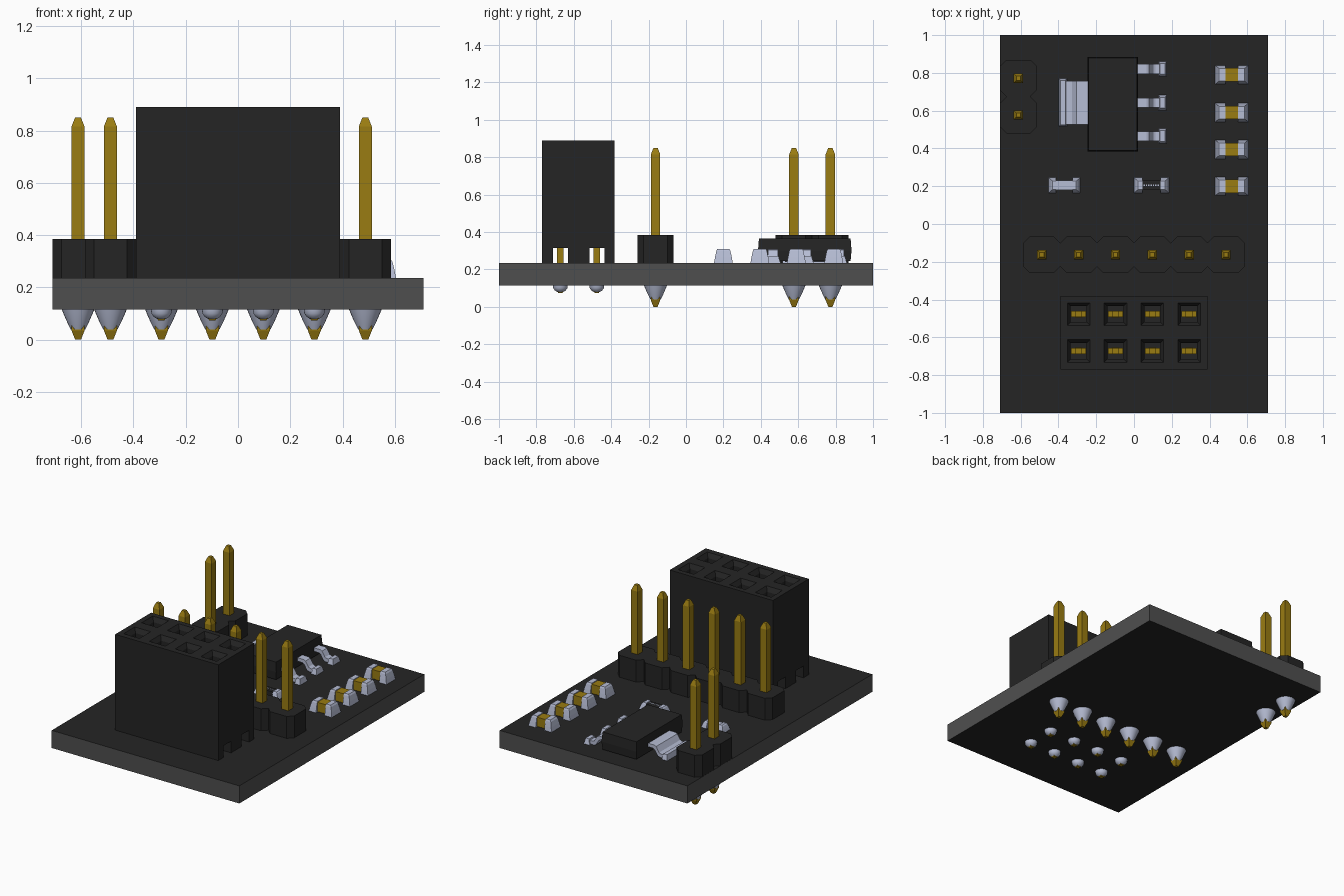
import bpy, bmesh, math

if "Cube" in bpy.data.objects:
    bpy.data.objects.remove(bpy.data.objects["Cube"])


def material(name, r, g, b):
    m = bpy.data.materials.new(name)
    m.use_nodes = True
    m.diffuse_color = (r, g, b, 1)
    bsdf = next(n for n in m.node_tree.nodes if n.type == 'BSDF_PRINCIPLED')
    bsdf.inputs["Base Color"].default_value = (r, g, b, 1)
    bsdf.inputs["Roughness"].default_value = 0.6
    return m


BLACK = material("black plastic", 0.018, 0.018, 0.018)
EDGE = material("grey board edge", 0.078, 0.078, 0.078)
GOLD = material("gold metal", 0.32, 0.2, 0.006)
SILVER = material("solder silver", 0.47, 0.51, 0.66)

BOTTOM, TOP = 0.115, 0.235      # board faces
PITCH = 0.195


def finish(name, bm, *mats):
    bmesh.ops.recalc_face_normals(bm, faces=bm.faces)
    me = bpy.data.meshes.new(name)
    bm.to_mesh(me)
    bm.free()
    for m in mats:
        me.materials.append(m)
    ob = bpy.data.objects.new(name, me)
    bpy.context.scene.collection.objects.link(ob)
    return ob


def stack(bm, rings, smooth=False):
    """Closed solid through rings of points with equal counts."""
    loops = [[bm.verts.new(p) for p in r] for r in rings]
    n = len(loops[0])
    for a, b in zip(loops, loops[1:]):
        for i in range(n):
            j = (i + 1) % n
            bm.faces.new((a[i], a[j], b[j], b[i])).smooth = smooth
    bm.faces.new(loops[0][::-1])
    bm.faces.new(loops[-1])


def rect(x0, x1, y0, y1, z):
    return [(x0, y0, z), (x1, y0, z), (x1, y1, z), (x0, y1, z)]


def box(bm, x0, x1, y0, y1, z0, z1):
    stack(bm, [rect(x0, x1, y0, y1, z0), rect(x0, x1, y0, y1, z1)])


def square_rod(bm, x, y, levels):
    """Rod from (half width x, half width y, z) levels."""
    stack(bm, [rect(x - a, x + a, y - b, y + b, z) for a, b, z in levels])


def solder_cone(bm, x, y, levels, n=24):
    stack(bm, [[(x + r * math.cos(2 * math.pi * i / n),
                 y + r * math.sin(2 * math.pi * i / n), z) for i in range(n)]
               for r, z in levels], True)


# Circuit board: black faces, grey cut edges
bm = bmesh.new()
box(bm, -0.71, 0.71, -1, 1, BOTTOM, TOP)
bm.normal_update()
for f in bm.faces:
    f.material_index = 0 if abs(f.normal.z) > 0.5 else 1
finish("circuit_board", bm, BLACK, EDGE)


# Pin headers: octagonal collars, pointed pins, solder cones underneath
def pin_header(name, points):
    collar, pins, solder = bmesh.new(), bmesh.new(), bmesh.new()
    h, c = 0.0975, 0.063
    octagon = [(h, -c), (h, c), (c, h), (-c, h), (-h, c), (-h, -c), (-c, -h), (c, -h)]
    for x, y in points:
        stack(collar, [[(x + u, y + v, z) for u, v in octagon] for z in (TOP, 0.385)])
        square_rod(pins, x, y, [(0.011, 0.011, 0), (0.025, 0.025, 0.035),
                                (0.025, 0.025, 0.815), (0.011, 0.011, 0.85)])
        solder_cone(solder, x, y, [(0.062, BOTTOM), (0.056, 0.1), (0.042, 0.068),
                                   (0.027, 0.038)])
    finish(name + "_collars", collar, BLACK)
    finish(name + "_pins", pins, GOLD)
    finish(name + "_solder", solder, SILVER)


pin_header("six_pin_header", [(-0.488 + i * PITCH, -0.163) for i in range(6)])
pin_header("two_pin_header", [(-0.612, 0.577), (-0.612, 0.772)])

# Socket block: top grid with funnel holes, skirt, and feet leaving two channels
cols = [-0.293 + i * PITCH for i in range(4)]
rows = [-0.672, -0.477]
X0, X1, Y0, Y1 = -0.39, 0.39, -0.77, -0.382
xs = [X0] + [x + s for x in cols for s in (-0.06, 0.06)] + [X1]
ys = [Y0] + [y + s for y in rows for s in (-0.06, 0.06)] + [Y1]
bm = bmesh.new()
grid = [[bm.verts.new((x, y, 0.89)) for x in xs] for y in ys]
holes = []
for j in range(len(ys) - 1):
    for i in range(len(xs) - 1):
        f = bm.faces.new((grid[j][i], grid[j][i + 1], grid[j + 1][i + 1], grid[j + 1][i]))
        if i % 2 and j % 2:
            holes.append(f)
rim = [e for e in bm.edges if e.is_boundary]
for depth, scale in ((0.03, 0.7), (0.4, 1.0)):
    holes = bmesh.ops.extrude_discrete_faces(bm, faces=holes)["faces"]
    for f in holes:
        mid = f.calc_center_median()
        for v in f.verts:
            v.co = mid + (v.co - mid) * scale
            v.co.z -= depth
skirt = bmesh.ops.extrude_edge_only(bm, edges=rim)["geom"]
for v in skirt:
    if isinstance(v, bmesh.types.BMVert):
        v.co.z = 0.315
bmesh.ops.contextual_create(bm, geom=[e for e in skirt if isinstance(e, bmesh.types.BMEdge)
                                      and e.is_boundary])
finish("socket_block", bm, BLACK)
bm = bmesh.new()
for y0, y1 in ((Y0, -0.712), (-0.632, -0.517), (-0.437, Y1)):
    box(bm, X0, X1, y0, y1, TOP, 0.315)
finish("socket_feet", bm, BLACK)

# Socket contacts and their small solder joints
contacts, joints = bmesh.new(), bmesh.new()
for x in cols:
    for y in rows:
        square_rod(contacts, x, y, [(0.012, 0.012, 0.074), (0.02, 0.017, 0.09),
                                    (0.02, 0.017, 0.47)])
        box(contacts, x - 0.04, x + 0.04, y - 0.016, y + 0.016, 0.465, 0.56)
        for s in (-1, 1):
            square_rod(contacts, x + s * 0.028, y, [(0.012, 0.016, 0.56), (0.012, 0.016, 0.7)])
        solder_cone(joints, x, y, [(0.04, BOTTOM), (0.038, 0.1), (0.029, 0.087),
                                   (0.016, 0.079)])
finish("socket_contacts", contacts, GOLD)
finish("socket_solder", joints, SILVER)


# Small chip components: solder-capped ends around a middle block
def chip(name, x0, x1, y, cap, half, height, middle):
    ends = bmesh.new()
    z1 = TOP + height
    for x, d in ((x0, 1), (x1, -1)):
        rings = []
        for t, out, side in ((0, 0, half), (0.4, 0.006, half - 0.005),
                             (0.85, 0.014, half - 0.012), (1, 0.021, half - 0.017)):
            a, b = sorted((x + d * out, x + d * cap))
            rings.append(rect(a, b, y - side, y + side, TOP + t * height))
        stack(ends, rings)
    finish(name + "_ends", ends, SILVER)
    body = bmesh.new()
    w = half - 0.015
    box(body, x0 + cap - 0.01, x1 - cap + 0.01, y - w, y + w, TOP + 0.004, z1 - 0.006)
    finish(name + "_body", body, middle)


for k, y in enumerate((0.2, 0.395, 0.59, 0.79)):
    chip("capacitor_%d" % (k + 1), 0.43, 0.605, y, 0.055, 0.05, 0.073, GOLD)
chip("small_silver_chip", -0.452, -0.285, 0.205, 0.04, 0.04, 0.045, SILVER)
chip("small_resistor", 0.0, 0.185, 0.205, 0.045, 0.04, 0.045, BLACK)
bm = bmesh.new()
for i in range(7):
    x = 0.05 + i * 0.0125
    box(bm, x, x + 0.007, 0.201, 0.208, 0.272, 0.276)
finish("resistor_marking", bm, SILVER)

# Regulator: black body, bent leads on one side and a wide tab on the other
bm = bmesh.new()
stack(bm, [rect(-0.24, 0.015, 0.39, 0.88, 0.245), rect(-0.245, 0.02, 0.385, 0.885, 0.3),
           rect(-0.24, 0.015, 0.39, 0.88, 0.365)])
finish("regulator_body", bm, BLACK)


def bent_lead(bm, x, d, y, half, foot):
    """Gull-wing strip leaving the body at x, with a solder fillet at its toe."""
    upper = [(-0.02, 0.31), (0.045, 0.31), (0.06, 0.304), (0.082, 0.268),
             (0.095, 0.262), (0.14, 0.262)]
    lower = [(u - 0.012 * (0 < i < 5), z - 0.024) for i, (u, z) in enumerate(upper)]
    prof = upper + lower[::-1]
    stack(bm, [[(x + d * u, y + s * half, z) for u, z in prof] for s in (-1, 1)])
    a, b = sorted((x + d * 0.11, x + d * 0.153))
    stack(bm, [rect(a, b, y - foot, y + foot, TOP),
               rect(a + 0.008, b - 0.008, y - half - 0.003, y + half + 0.003, 0.272)])


bm = bmesh.new()
for y in (0.465, 0.642, 0.82):
    bent_lead(bm, 0.02, 1, y, 0.026, 0.04)
finish("regulator_leads", bm, SILVER)
bm = bmesh.new()
bent_lead(bm, -0.245, -1, 0.643, 0.115, 0.128)
finish("regulator_tab", bm, SILVER)
